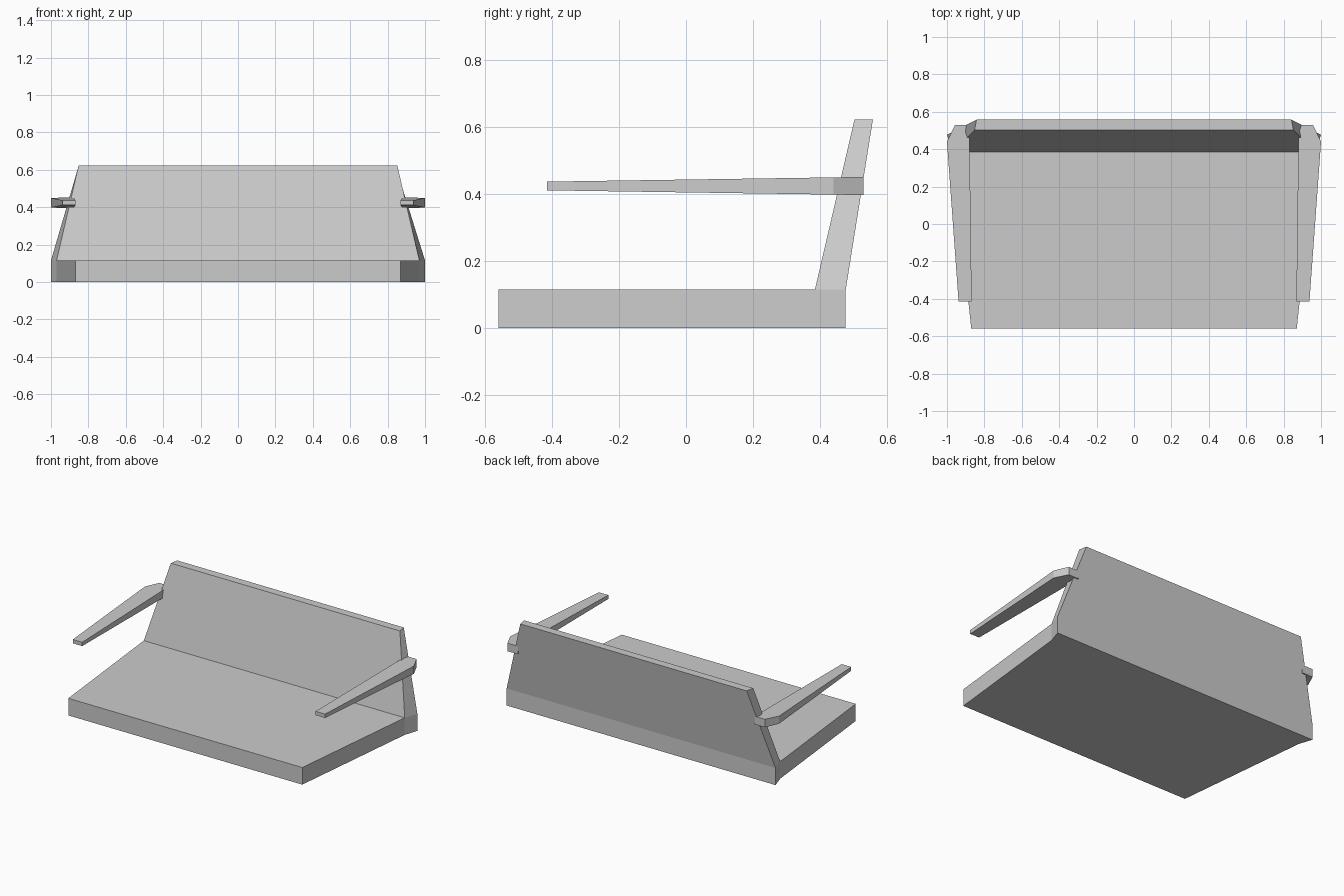
import bpy
import bmesh

cube = bpy.data.objects.get("Cube")
if cube:
    bpy.data.objects.remove(cube)

grey = bpy.data.materials.new("plain grey")
grey.use_nodes = True
COLOUR = (0.6, 0.6, 0.6, 1)
grey.diffuse_color = COLOUR
grey.node_tree.nodes["Principled BSDF"].inputs["Base Color"].default_value = COLOUR


def loft(name, lower, upper):
    """Flat-shaded solid between two matching rings of points."""
    bm = bmesh.new()
    a = [bm.verts.new(p) for p in lower]
    b = [bm.verts.new(p) for p in upper]
    bm.faces.new(a)
    bm.faces.new(b)
    for i in range(len(a)):
        j = (i + 1) % len(a)
        bm.faces.new((a[i], a[j], b[j], b[i]))
    bmesh.ops.recalc_face_normals(bm, faces=bm.faces)
    mesh = bpy.data.meshes.new(name)
    bm.to_mesh(mesh)
    bm.free()
    mesh.materials.append(grey)
    obj = bpy.data.objects.new(name, mesh)
    bpy.context.collection.objects.link(obj)
    return obj


def symmetric(half):
    """Close a right-hand outline with its mirror image."""
    return half + [(-x, y, z) for x, y, z in reversed(half)]


# Seat slab, widening towards the back
outline = [(0.87, -0.56), (0.97, 0.385), (1.0, 0.477)]
loft("seat",
     symmetric([(x, y, 0) for x, y in outline]),
     symmetric([(x, y, 0.115) for x, y in outline]))

# Leaning backrest, narrowing towards the top
loft("backrest",
     symmetric([(0.97, 0.385, 0.115), (1.0, 0.477, 0.115)]),
     symmetric([(0.852, 0.503, 0.622), (0.842, 0.558, 0.622)]))

# Armrests: flat bars, thinner at the front, chamfered behind
arm = [(0.868, -0.415), (0.938, -0.415), (1.0, 0.44), (0.957, 0.53), (0.88, 0.53)]


def arm_ring(side, front_z, back_z):
    slope = (back_z - front_z) / 0.945
    return [(side * x, y, front_z + slope * (y + 0.415)) for x, y in arm]


for label, side in (("left", 1), ("right", -1)):
    loft(label + "_armrest",
         arm_ring(side, 0.411, 0.397),
         arm_ring(side, 0.437, 0.451))
